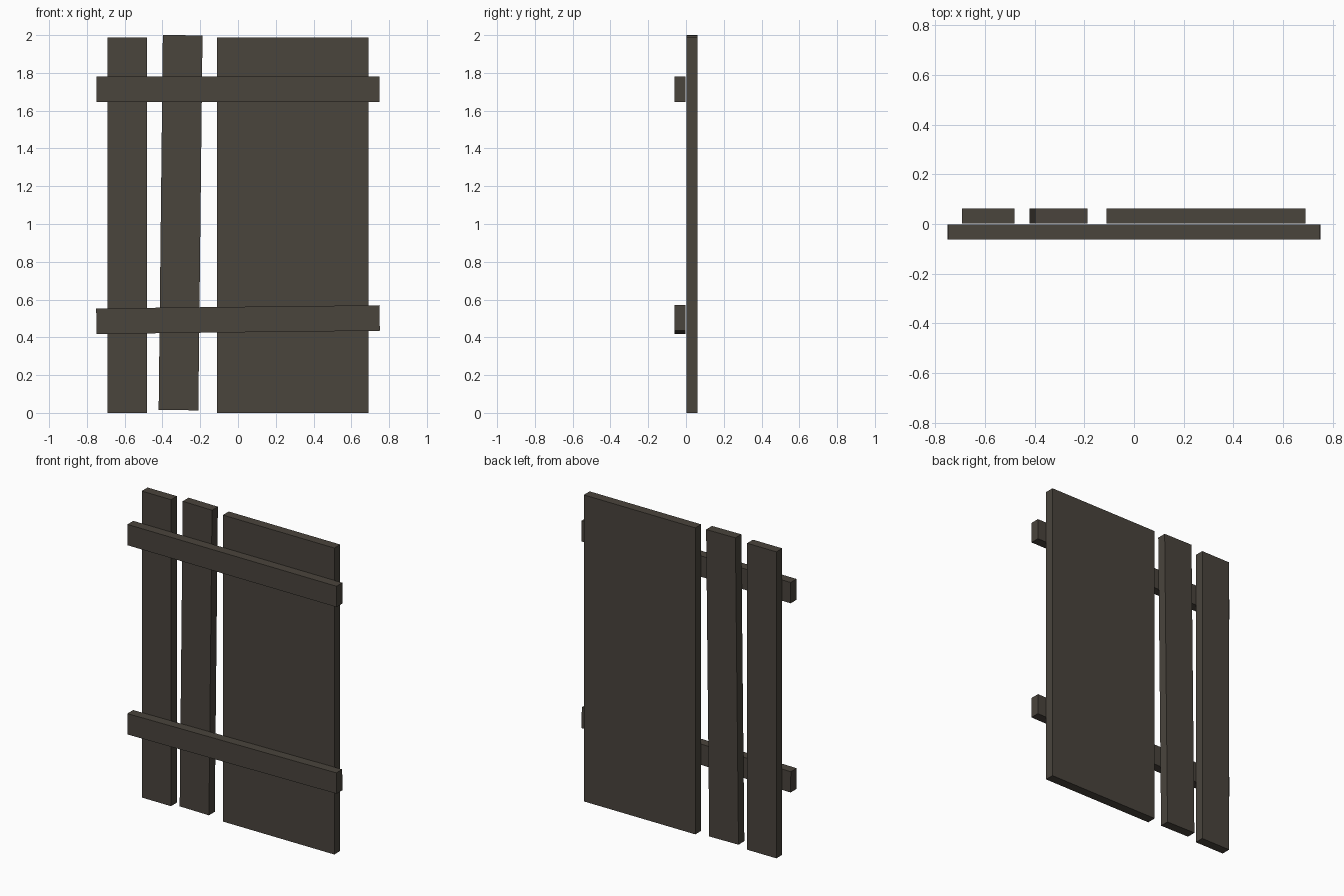
import bpy
import math

if "Cube" in bpy.data.objects:
    bpy.data.objects.remove(bpy.data.objects["Cube"])

wood = bpy.data.materials.new("dark_weathered_wood")
wood.diffuse_color = (0.068, 0.058, 0.046, 1.0)
wood.use_nodes = True
wood.node_tree.nodes["Principled BSDF"].inputs["Base Color"].default_value = wood.diffuse_color


def board(name, x, y, z, width, height, tilt=0.0, depth=0.06):
    """Box board centred at (x, y, z), tilted in the front plane by degrees."""
    bpy.ops.mesh.primitive_cube_add(size=1, location=(x, y, z))
    ob = bpy.context.object
    ob.name = name
    ob.scale = (width, depth, height)
    bpy.ops.object.transform_apply(location=False, rotation=False, scale=True)
    ob.rotation_euler.y = math.radians(tilt)
    ob.data.materials.append(wood)
    return ob


BACK_Y, FRONT_Y = 0.032, -0.032

# Upright boards at the back
board("left_plank", -0.587, BACK_Y, 0.994, 0.21, 1.988)
board("crooked_plank", -0.304, BACK_Y, 1.007, 0.21, 1.985, tilt=0.64)
board("wide_panel", 0.29, BACK_Y, 0.994, 0.80, 1.988)

# Cross rails at the front
board("top_rail", 0.0, FRONT_Y, 1.713, 1.50, 0.135)
board("bottom_rail", 0.0, FRONT_Y, 0.494, 1.50, 0.135, tilt=-0.64)
